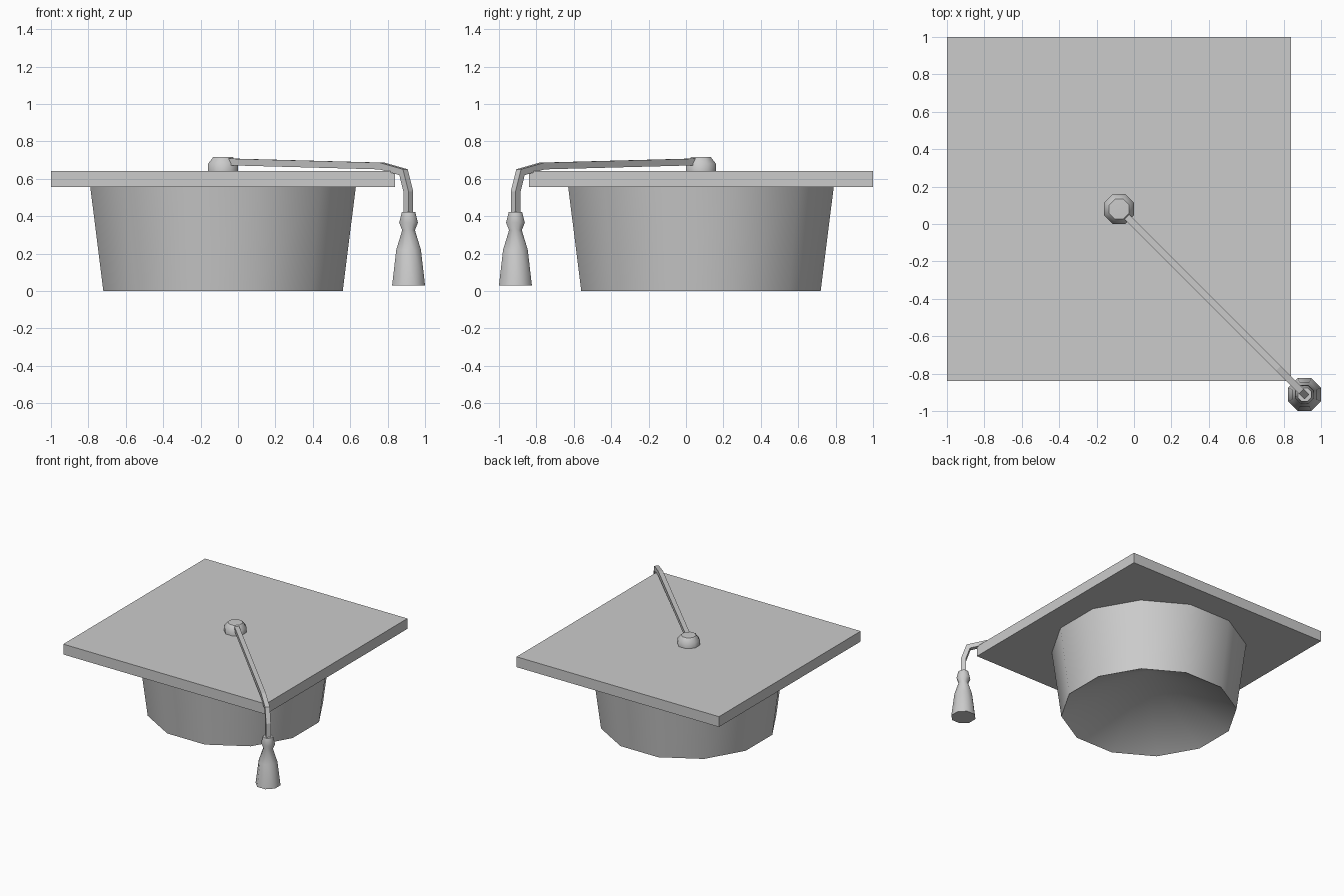
import bpy, bmesh, math
from mathutils import Vector

old = bpy.data.objects.get("Cube")
if old:
    bpy.data.objects.remove(old, do_unlink=True)

grey = bpy.data.materials.new("plain grey")
colour = (0.6, 0.6, 0.6, 1)
grey.diffuse_color = colour
grey.use_nodes = True
grey.node_tree.nodes["Principled BSDF"].inputs["Base Color"].default_value = colour


def finish(name, bm, smooth=True):
    bmesh.ops.recalc_face_normals(bm, faces=bm.faces)
    mesh = bpy.data.meshes.new(name)
    bm.to_mesh(mesh)
    bm.free()
    mesh.materials.append(grey)
    obj = bpy.data.objects.new(name, mesh)
    bpy.context.collection.objects.link(obj)
    if smooth:
        bpy.ops.object.select_all(action='DESELECT')
        obj.select_set(True)
        bpy.context.view_layer.objects.active = obj
        bpy.ops.object.shade_smooth_by_angle(angle=math.radians(50))
    return obj


def bridge(bm, a, b):
    """Join two rings, either of which may be a single point."""
    n = max(len(a), len(b))
    for i in range(n):
        j = (i + 1) % n
        quad = [a[i % len(a)], a[j % len(a)], b[j % len(b)], b[i % len(b)]]
        bm.faces.new(list(dict.fromkeys(quad)))


def lathe(name, centre, sides, profile):
    """Turned part; radii are measured to the flats, and flats face the axes."""
    bm = bmesh.new()
    rings = []
    for r, z in profile:
        corner = r / math.cos(math.pi / sides)
        turns = [2 * math.pi * (i + 0.5) / sides for i in range(sides if r else 1)]
        rings.append([bm.verts.new((centre[0] + corner * math.cos(t),
                                    centre[1] + corner * math.sin(t), z)) for t in turns])
    for a, b in zip(rings, rings[1:]):
        bridge(bm, a, b)
    return finish(name, bm)


middle = (-0.08, 0.08)

# Head band with a hollow, conical underside
lathe("head_band", middle, 12, [(0, 0.36), (0.64, 0), (0.71, 0.557), (0, 0.557)])

# Square board
bm = bmesh.new()
bmesh.ops.create_cube(bm, size=1)
bmesh.ops.scale(bm, vec=(1.84, 1.84, 0.085), verts=bm.verts)
bmesh.ops.translate(bm, vec=(*middle, 0.598), verts=bm.verts)
finish("board", bm, smooth=False)

# Button
lathe("button", middle, 8, [(0, 0.638), (0.08, 0.638), (0.08, 0.68), (0.053, 0.715), (0, 0.717)])

# Square cord running out over the corner, then down
path = [Vector((d, -d, z)) for d, z in
        [(-0.045, 0.69), (0.77, 0.668), (0.885, 0.635), (0.911, 0.53), (0.911, 0.41)]]
half = 0.018
side = Vector((1, 1, 0)).normalized()
bm = bmesh.new()
rings = []
for i, p in enumerate(path):
    before = (p - path[max(i - 1, 0)]).normalized()
    after = (path[min(i + 1, len(path) - 1)] - p).normalized()
    along = (before + after).normalized()
    up = side.cross(along) * half / max(along.dot(after), along.dot(before))
    rings.append([bm.verts.new(p + side * half * s + up * u)
                  for s, u in ((1, 1), (-1, 1), (-1, -1), (1, -1))])
for a, b in zip(rings, rings[1:]):
    bridge(bm, a, b)
bm.faces.new(rings[0])
bm.faces.new(rings[-1])
finish("cord", bm, smooth=False)

# Tassel with knot, neck and flared skirt
lathe("tassel", (0.912, -0.912), 8,
      [(0, 0.422), (0.036, 0.422), (0.05, 0.365), (0.034, 0.325),
       (0.066, 0.22), (0.088, 0.03), (0, 0.03)])
